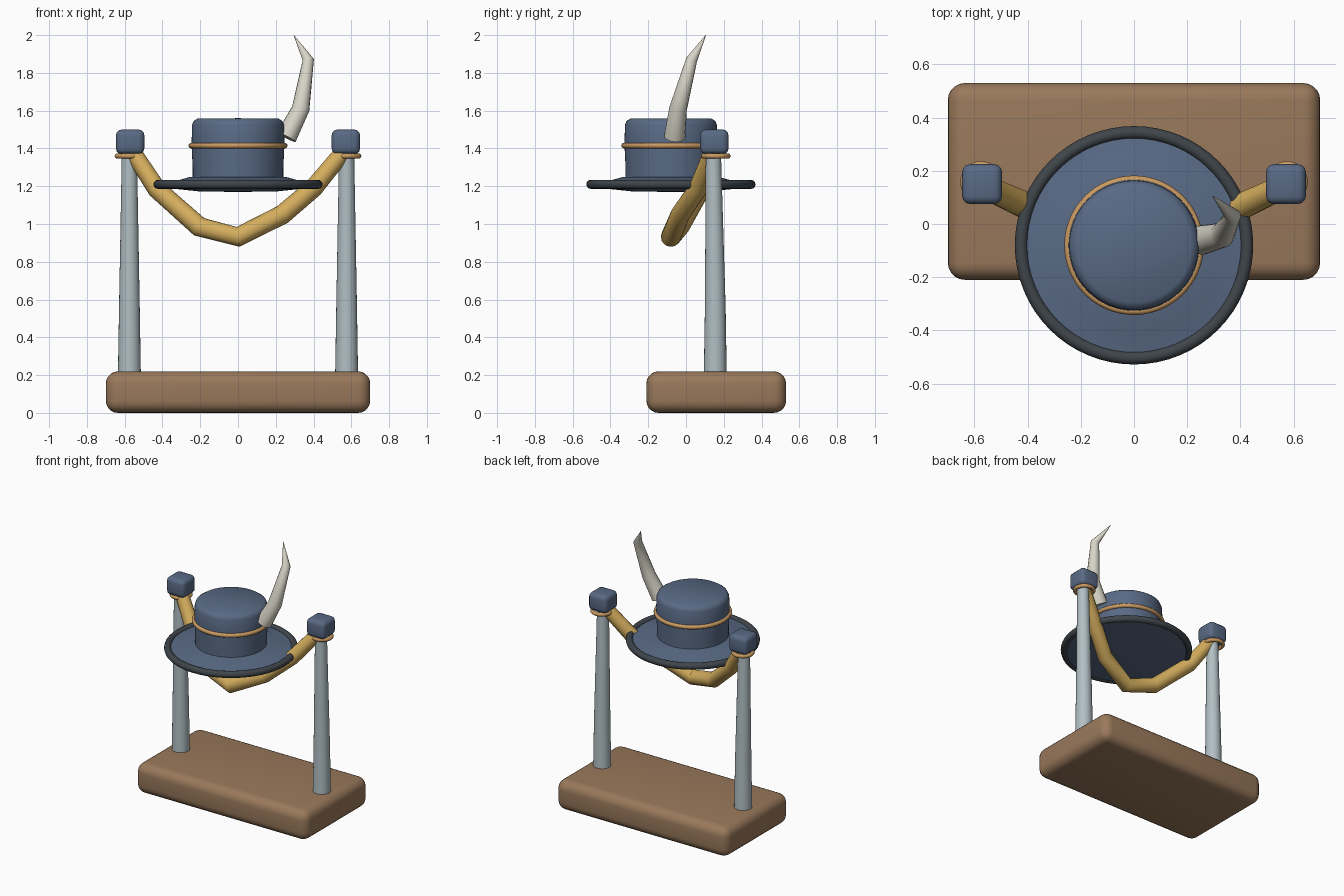
import bpy
import bmesh
import math
from mathutils import Vector

cube = bpy.data.objects.get("Cube")
if cube:
    bpy.data.objects.remove(cube, do_unlink=True)


def material(name, rgb):
    m = bpy.data.materials.new(name)
    m.use_nodes = True
    m.diffuse_color = (*rgb, 1)
    m.node_tree.nodes["Principled BSDF"].inputs["Base Color"].default_value = (*rgb, 1)
    return m


BLUE = material("slate blue felt", (0.10, 0.145, 0.235))
WOOD = material("brown wood", (0.32, 0.19, 0.105))
GOLD = material("gold cloth", (0.66, 0.42, 0.11))
STEEL = material("pale steel", (0.44, 0.52, 0.55))
TAN = material("tan cord", (0.58, 0.32, 0.12))
DARK = material("dark grey trim", (0.05, 0.06, 0.07))
BONE = material("bone white", (0.68, 0.66, 0.57))


def finish(obj, name, mat, angle=40):
    obj.name = obj.data.name = name
    obj.data.materials.append(mat)
    bpy.ops.object.select_all(action="DESELECT")
    obj.select_set(True)
    bpy.context.view_layer.objects.active = obj
    bpy.ops.object.shade_smooth_by_angle(angle=math.radians(angle))
    return obj


def from_bmesh(bm, name, mat, angle=40):
    bmesh.ops.recalc_face_normals(bm, faces=bm.faces)
    mesh = bpy.data.meshes.new(name)
    bm.to_mesh(mesh)
    bm.free()
    obj = bpy.data.objects.new(name, mesh)
    bpy.context.collection.objects.link(obj)
    return finish(obj, name, mat, angle)


def rounded_box(name, mat, centre, size, bevel, segments):
    bm = bmesh.new()
    bmesh.ops.create_cube(bm, size=1)
    bmesh.ops.scale(bm, vec=size, verts=bm.verts)
    bmesh.ops.bevel(bm, geom=bm.edges[:], offset=bevel, segments=segments,
                    profile=0.5, affect="EDGES")
    bmesh.ops.translate(bm, vec=centre, verts=bm.verts)
    return from_bmesh(bm, name, mat, 60)


def ring(name, mat, centre, major, minor):
    bpy.ops.mesh.primitive_torus_add(location=centre, major_radius=major,
                                     minor_radius=minor, major_segments=64,
                                     minor_segments=12)
    return finish(bpy.context.object, name, mat)


def tube(name, mat, points, radii, sides=16, angle=40):
    """Sweep a circle with mitred joints along a path."""
    bm = bmesh.new()
    pts = [Vector(p) for p in points]
    loops = []
    for i, (p, r) in enumerate(zip(pts, radii)):
        tangent = (pts[min(i + 1, len(pts) - 1)] - pts[max(i - 1, 0)]).normalized()
        side = tangent.cross(Vector((0, 1, 0))).normalized()
        up = side.cross(tangent)
        turns = [2 * math.pi * k / sides for k in range(sides)]
        loops.append([bm.verts.new(p + r * (side * math.cos(a) + up * math.sin(a)))
                      for a in turns])
    for a, b in zip(loops, loops[1:]):
        for k in range(sides):
            n = (k + 1) % sides
            bm.faces.new((a[k], a[n], b[n], b[k]))
    bm.faces.new(loops[0])
    bm.faces.new(loops[-1])
    return from_bmesh(bm, name, mat, angle)


def lathe(name, mat, profile, centre, angle=40):
    bm = bmesh.new()
    verts = [bm.verts.new((r, 0, z)) for r, z in profile]
    edges = [bm.edges.new(pair) for pair in zip(verts, verts[1:])]
    bmesh.ops.spin(bm, geom=verts + edges, cent=(0, 0, 0), axis=(0, 0, 1),
                   angle=2 * math.pi, steps=64)
    bmesh.ops.remove_doubles(bm, verts=bm.verts, dist=0.0005)
    bmesh.ops.translate(bm, vec=centre, verts=bm.verts)
    return from_bmesh(bm, name, mat, angle)


# Wooden stand
rounded_box("base", WOOD, (0, 0.16, 0.11), (1.4, 0.74, 0.22), 0.065, 5)

# Posts with collars and block caps
for side, x in (("left", 0.575), ("right", -0.575)):
    tube(side + "_post", STEEL, [(x, 0.155, 0.18), (x, 0.155, 0.55), (x, 0.145, 1.38)],
         [0.061, 0.055, 0.04], 24)
    ring(side + "_collar", TAN, (x, 0.158, 1.36), 0.064, 0.014)
    rounded_box(side + "_cap", BLUE, (x * 0.993, 0.15, 1.435), (0.15, 0.15, 0.13), 0.03, 3)

# Hanging cloth cord between the posts
tube("hanging_cord", GOLD,
     [(-0.56, 0.14, 1.385), (-0.43, 0.08, 1.185), (-0.205, -0.035, 0.985),
      (0, -0.08, 0.932), (0.235, -0.03, 1.05), (0.4, 0.065, 1.19), (0.56, 0.14, 1.385)],
     [0.045, 0.05, 0.053, 0.053, 0.052, 0.05, 0.045])

# Hat
HAT = (0, -0.08, 0)
lathe("hat_brim", BLUE, [(0, 1.17), (0.2, 1.172), (0.42, 1.195), (0.425, 1.215),
                         (0.33, 1.228), (0.25, 1.25), (0, 1.25)], HAT)
lathe("hat_crown", BLUE, [(0, 1.22), (0.24, 1.22), (0.24, 1.3), (0.246, 1.42),
                          (0.243, 1.525), (0.235, 1.545), (0.215, 1.558), (0, 1.56)], HAT)
ring("brim_trim", DARK, (0, -0.08, 1.21), 0.424, 0.024)
ring("hat_band", TAN, (0, -0.08, 1.415), 0.247, 0.015)

# Curved horn plume
tube("plume", BONE,
     [(0.255, -0.06, 1.46), (0.332, -0.042, 1.61), (0.372, 0.03, 1.87), (0.295, 0.105, 2.0)],
     [0.056, 0.047, 0.03, 0.001], 16, 60)
